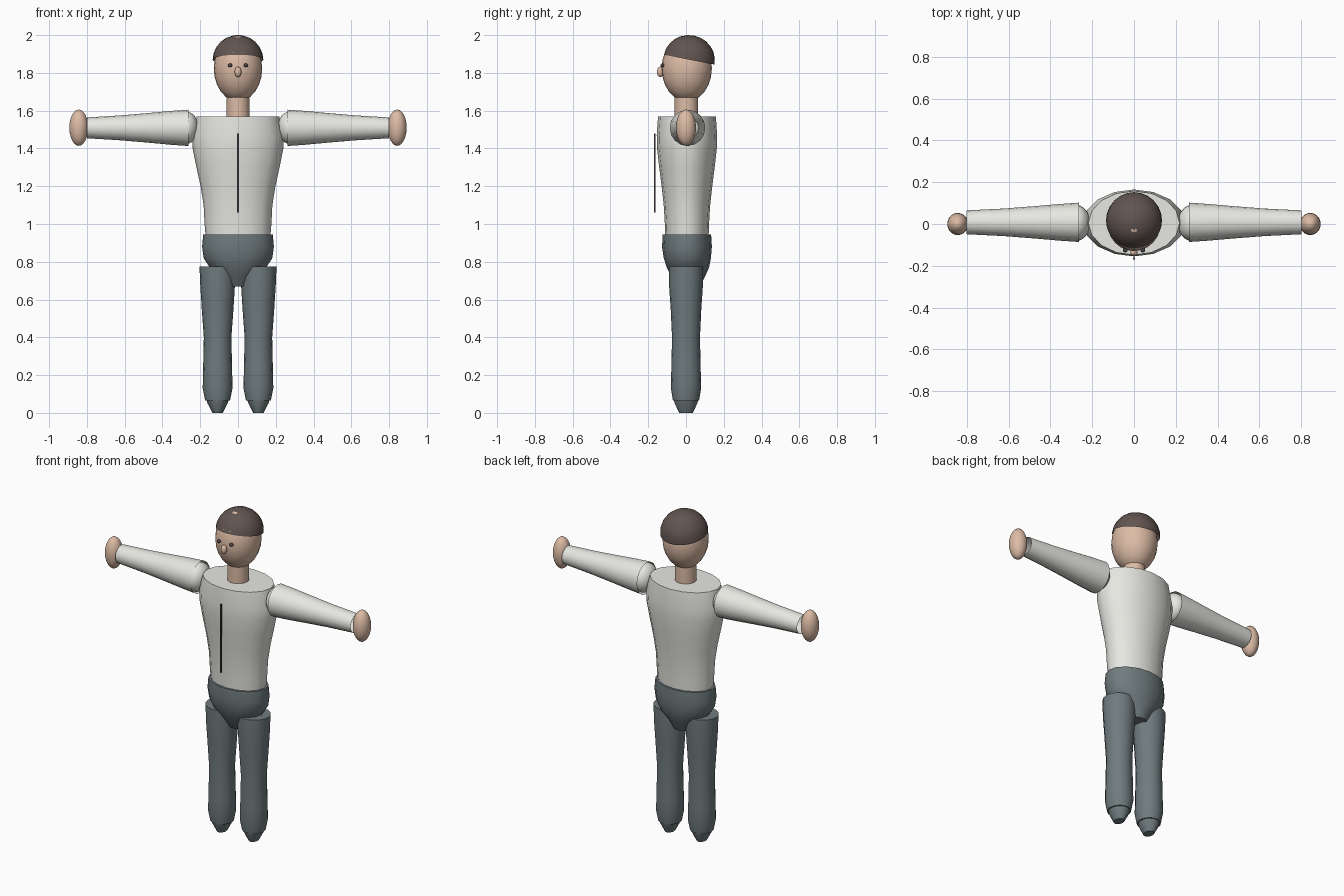
import bpy, bmesh, math
from mathutils import Matrix, Vector

if "Cube" in bpy.data.objects:
    bpy.data.objects.remove(bpy.data.objects["Cube"])


def material(name, rgb):
    m = bpy.data.materials.new(name)
    m.diffuse_color = (*rgb, 1)
    m.use_nodes = True
    m.node_tree.nodes["Principled BSDF"].inputs["Base Color"].default_value = m.diffuse_color
    return m


SHIRT = material("shirt", (0.80, 0.80, 0.76))
TROUSER = material("trouser", (0.16, 0.20, 0.21))
SKIN = material("skin", (0.72, 0.50, 0.38))
HAIR = material("hair", (0.12, 0.09, 0.08))
DARK = material("dark", (0.07, 0.06, 0.07))


def finish(bm, name, mat, angle=40):
    bmesh.ops.recalc_face_normals(bm, faces=bm.faces)
    mesh = bpy.data.meshes.new(name)
    bm.to_mesh(mesh)
    bm.free()
    mesh.materials.append(mat)
    ob = bpy.data.objects.new(name, mesh)
    bpy.context.collection.objects.link(ob)
    bpy.ops.object.select_all(action='DESELECT')
    bpy.context.view_layer.objects.active = ob
    ob.select_set(True)
    bpy.ops.object.shade_smooth_by_angle(angle=math.radians(angle))
    return ob


def loft(name, sections, mat, matrix=Matrix(), sides=16, caps=True):
    """Skin stacked ellipses: (z, rx, ry, y centre)."""
    bm = bmesh.new()
    rings = []
    for z, rx, ry, cy in sections:
        rings.append([bm.verts.new(matrix @ Vector((rx * math.cos(a), cy + ry * math.sin(a), z)))
                      for a in (2 * math.pi * i / sides for i in range(sides))])
    for lo, hi in zip(rings, rings[1:]):
        for i in range(sides):
            j = (i + 1) % sides
            bm.faces.new((lo[i], lo[j], hi[j], hi[i]))
    if caps:
        bm.faces.new(rings[0])
        bm.faces.new(rings[-1])
    return finish(bm, name, mat)


def ellipsoid(name, centre, radii, mat, seg=24, tilt=0, half=False):
    bm = bmesh.new()
    bmesh.ops.create_uvsphere(bm, u_segments=seg, v_segments=seg // 2, radius=1)
    if half:
        low = [v for v in bm.verts if v.co.z < -0.001]
        bmesh.ops.delete(bm, geom=low, context='VERTS')
    bm.transform(Matrix.Translation(centre) @ Matrix.Rotation(tilt, 4, 'X')
                 @ Matrix.Diagonal((*radii, 1)))
    return finish(bm, name, mat, 60)


# Torso and hips
loft("torso", [(0.94, 0.172, 0.115, 0.005), (1.0, 0.177, 0.117, 0.005),
               (1.1, 0.182, 0.123, 0.005), (1.2, 0.198, 0.134, 0.005),
               (1.3, 0.22, 0.147, 0.005), (1.4, 0.24, 0.158, 0.005),
               (1.47, 0.243, 0.16, 0.005), (1.57, 0.218, 0.153, 0.005)], SHIRT)
loft("hips", [(0.67, 0.065, 0.06, 0.015), (0.72, 0.09, 0.088, 0.012),
              (0.77, 0.15, 0.112, 0.01), (0.82, 0.182, 0.125, 0.007),
              (0.88, 0.19, 0.132, 0.005), (0.945, 0.184, 0.128, 0.005)], TROUSER)

# Front fastening strip
bm = bmesh.new()
bmesh.ops.create_cube(bm, size=1, matrix=Matrix.Translation((0, -0.165, 1.27))
                      @ Matrix.Diagonal((0.008, 0.008, 0.42, 1)))
finish(bm, "front_strip", DARK)

# Limbs on both sides
for s, side in ((-1, "right"), (1, "left")):
    hip = Matrix.Translation((s * 0.108, 0, 0))
    loft(side + "_leg", [(0.065, 0.066, 0.069, 0), (0.13, 0.079, 0.08, 0),
                         (0.22, 0.077, 0.078, 0), (0.4, 0.073, 0.074, 0),
                         (0.55, 0.084, 0.081, 0), (0.68, 0.092, 0.09, 0),
                         (0.775, 0.096, 0.09, 0)], TROUSER, hip)
    loft(side + "_foot", [(0, 0.027, 0.036, 0), (0.05, 0.053, 0.06, 0),
                          (0.08, 0.062, 0.066, 0)], TROUSER, hip)
    out = Matrix.Translation((0, 0.008, 1.509)) @ Matrix.Rotation(s * math.pi / 2, 4, 'Y')
    loft(side + "_arm", [(0.262, 0.096, 0.094, 0), (0.35, 0.09, 0.088, 0),
                         (0.48, 0.078, 0.077, 0), (0.62, 0.066, 0.066, 0),
                         (0.8, 0.055, 0.057, 0)], SHIRT, out, caps=False)
    ellipsoid(side + "_shoulder", (s * 0.275, 0.005, 1.51), (0.065, 0.086, 0.086), SHIRT)
    ellipsoid(side + "_hand", (s * 0.843, 0, 1.51), (0.05, 0.053, 0.096), SKIN)
    ellipsoid(side + "_eye", (s * 0.042, -0.124, 1.84), (0.012, 0.012, 0.01), DARK, 12)

# Head
loft("neck", [(1.5, 0.062, 0.062, 0.002), (1.69, 0.06, 0.062, 0.002)], SKIN)
ellipsoid("head", (0, 0.004, 1.824), (0.128, 0.133, 0.175), SKIN)
ellipsoid("nose", (0, -0.137, 1.805), (0.018, 0.017, 0.028), SKIN, 16)
ellipsoid("hair", (0, 0.017, 1.87), (0.134, 0.136, 0.13), HAIR, 24, math.radians(-11), True)
